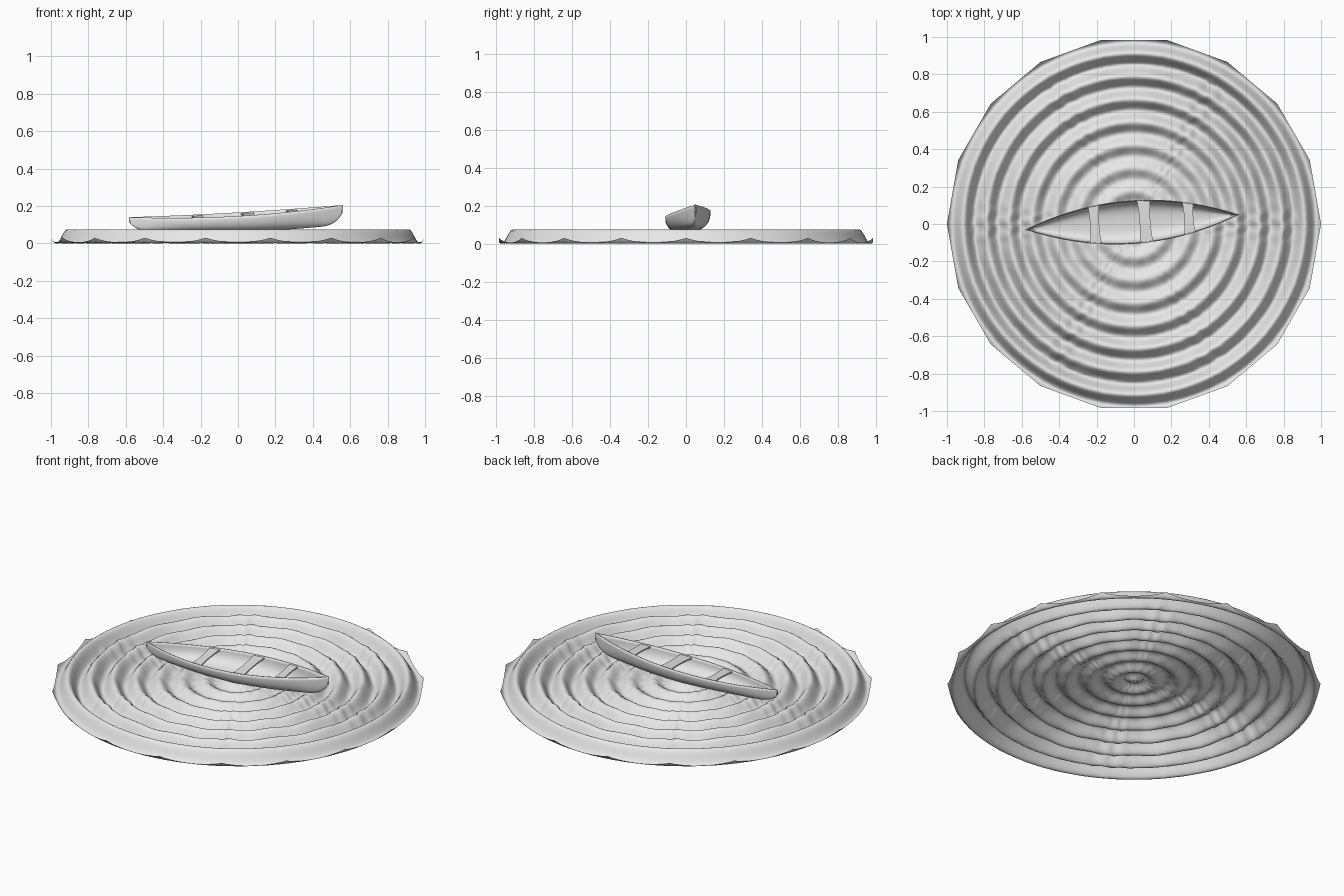
import bpy, bmesh, math

cube = bpy.data.objects.get("Cube")
if cube:
    bpy.data.objects.remove(cube, do_unlink=True)

grey = bpy.data.materials.new("light_grey")
grey.diffuse_color = (0.8, 0.8, 0.8, 1)
grey.use_nodes = True
grey.node_tree.nodes["Principled BSDF"].inputs["Base Color"].default_value = (0.8, 0.8, 0.8, 1)


def finish(name, bm, angle):
    bmesh.ops.recalc_face_normals(bm, faces=bm.faces)
    mesh = bpy.data.meshes.new(name)
    bm.to_mesh(mesh)
    bm.free()
    mesh.materials.append(grey)
    obj = bpy.data.objects.new(name, mesh)
    bpy.context.collection.objects.link(obj)
    bpy.ops.object.select_all(action="DESELECT")
    obj.select_set(True)
    bpy.context.view_layer.objects.active = obj
    bpy.ops.object.shade_smooth_by_angle(angle=math.radians(angle))
    return obj


def skin(bm, rows, closed=False):
    """Bridge equal rows of vertices with quads."""
    count = len(rows[0])
    for a, b in zip(rows, rows[1:]):
        for i in range(count if closed else count - 1):
            j = (i + 1) % count
            bm.faces.new((a[i], a[j], b[j], b[i]))


# Rippled water: a sheet with an eighteen-sided rim
SIDES, PER_SIDE, RINGS = 18, 12, 110


def water_height(r, angle):
    calm = max(0, min(1, (r - 0.2) / 0.6))
    calm = calm * calm * (3 - 2 * calm)
    amp = 0.015 + 0.0225 * calm
    mean = 0.05 - 0.0125 * calm
    amp *= 0.9 + 0.1 * math.cos(SIDES * angle) if r < 0.85 else 1
    # fine crinkles along six radial bands
    crinkle = 0.007 * math.cos(3 * angle) ** 12 * math.sin(54 * angle) * min(1, r * 2)
    if r > 0.87:
        crinkle = 0
    return mean + amp * math.cos(math.tau * (r + crinkle - 0.912) / 0.1225)


bm = bmesh.new()
rings = []
step = math.tau / SIDES
for k in range(1, RINGS + 1):
    ring = []
    for i in range(SIDES * PER_SIDE):
        side, part = divmod(i, PER_SIDE)
        a0, t = side * step, part / PER_SIDE
        x = math.cos(a0) * (1 - t) + math.cos(a0 + step) * t
        y = math.sin(a0) * (1 - t) + math.sin(a0 + step) * t
        x, y = x * k / RINGS, y * k / RINGS
        ring.append(bm.verts.new((x, y, water_height(math.hypot(x, y), math.atan2(y, x)))))
    rings.append(ring)
skin(bm, rings, closed=True)
middle = bm.verts.new((0, 0, water_height(0, 0)))
for i, v in enumerate(rings[0]):
    bm.faces.new((middle, v, rings[0][(i + 1) % len(rings[0])]))
finish("water", bm, 180)

# Canoe: u runs along it from -1 at the stern to 1 at the bow
YAW = 0.07


def half_beam(u):
    return 0.116 * (1 - u * u)


def rail(u):
    return 0.155 + 0.0325 * u + 0.0175 * u * u


def keel(u):
    low = 0.064 + 0.035 * max(0, u) ** 1.5
    rise = max(0, (abs(u) - 0.72) / 0.28) ** 4
    return low + (rail(u) - low) * 0.65 * rise


def place(u, across, z):
    x = 0.572 * u
    return (x - 0.01 - across * YAW, 0.01 + x * YAW + across, z + 0.08 * across)


bm = bmesh.new()
rows = []
for i in range(49):
    u = math.sin((i / 48 - 0.5) * math.pi)
    row = []
    for j in range(25):
        a = math.pi * j / 24
        s, c = math.sin(a), math.cos(a)
        across = half_beam(u) * math.copysign(abs(c) ** 0.65, c)
        z = rail(u) - (rail(u) - keel(u)) * s ** 0.85
        row.append(bm.verts.new(place(u, across, z)))
    rows.append(row)
skin(bm, rows)
bmesh.ops.remove_doubles(bm, verts=bm.verts, dist=0.0004)
hull = finish("canoe_hull", bm, 50)
shell = hull.modifiers.new("thickness", "SOLIDIFY")
shell.thickness = 0.005
shell.offset = -1

# Three flat crosspieces between the rails
for name, u, width in (("rear_thwart", -0.35, 0.1), ("middle_thwart", 0.12, 0.12), ("front_thwart", 0.53, 0.1)):
    bm = bmesh.new()
    rows = []
    for j in range(9):
        s = j / 4 - 1
        w = width * (0.42 + 0.1 * s * s)
        row = []
        for du, drop in ((-w, 0.006), (w, 0.006), (w, 0.014), (-w, 0.014)):
            p = u + du
            row.append(bm.verts.new(place(p, s * half_beam(p) * 0.97, rail(p) - drop)))
        rows.append(row)
    skin(bm, rows, closed=True)
    bm.faces.new(rows[0])
    bm.faces.new(rows[-1])
    finish(name, bm, 30)
